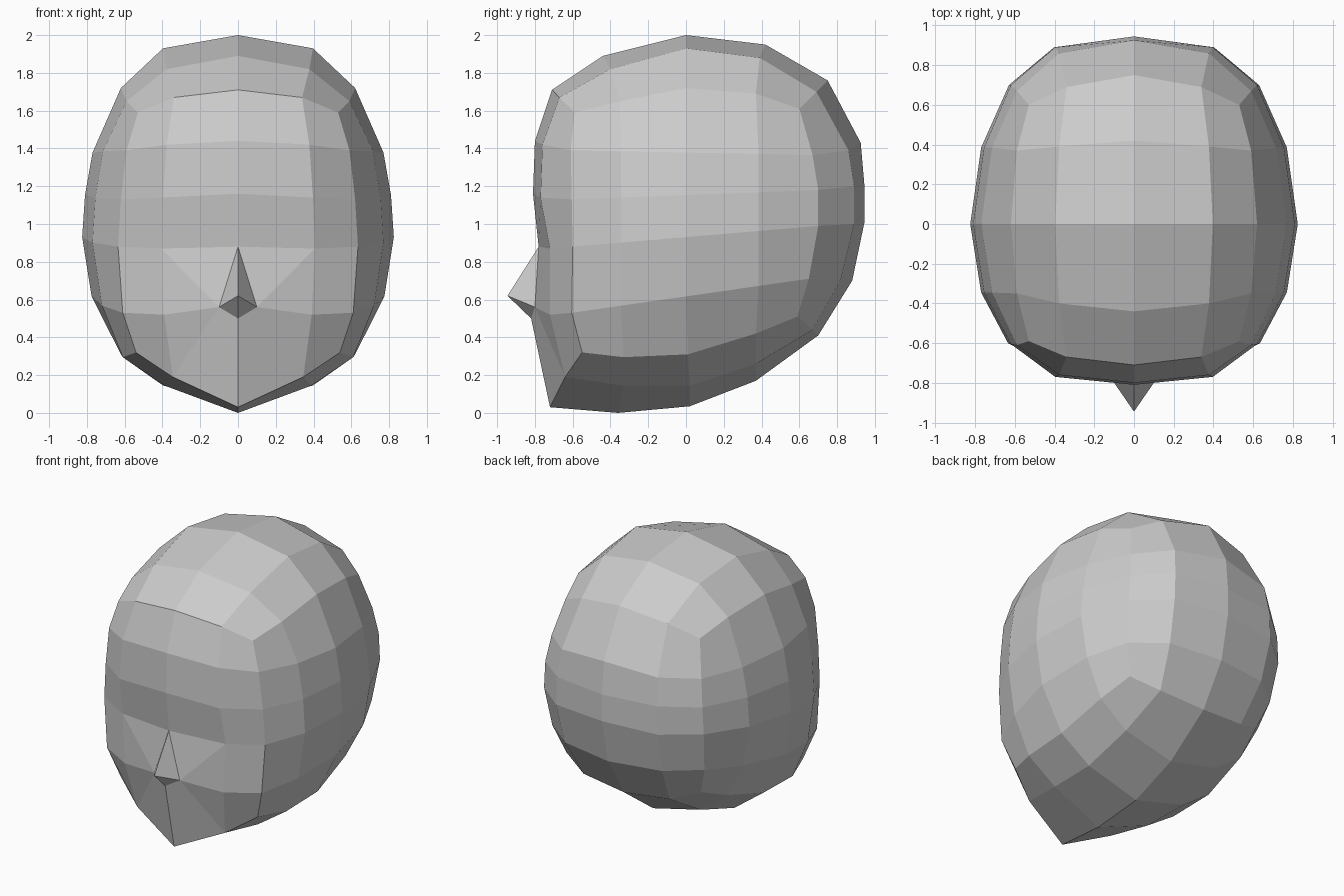
import bpy, bmesh

if "Cube" in bpy.data.objects:
    bpy.data.objects.remove(bpy.data.objects["Cube"])

# Side profiles (y, z), clockwise from the top-front corner:
# 0-4 crown, 4-9 back, 9-13 underside, 13-17 face
CENTRE = [(-.71, 1.71), (-.44, 1.89), (0, 2), (.42, 1.95), (.75, 1.76), (.925, 1.43),
          (.945, 1.2), (.945, 1.01), (.88, .70), (.70, .41), (.37, .17), (.02, .035),
          (-.36, 0), (-.72, .03), (-.82, .50), (-.78, .88), (-.81, 1.16), (-.80, 1.44)]
MIDDLE = [(-.67, 1.67), (-.40, 1.82), (0, 1.93), (.39, 1.88), (.69, 1.70), (.86, 1.39),
          (.89, 1.2), (.89, 1.0), (.82, .71), (.67, .44), (.37, .26), (.02, .145),
          (-.33, .145), (-.64, .19), (-.72, .52), (-.72, .87), (-.77, 1.14), (-.76, 1.42)]
OUTER = [(-.59, 1.59), (-.35, 1.65), (0, 1.72), (.37, 1.69), (.60, 1.61), (.67, 1.365),
         (.70, 1.18), (.70, .99), (.65, .71), (.59, .51), (.37, .42), (.01, .31),
         (-.33, .295), (-.55, .32), (-.605, .53), (-.60, .88), (-.605, 1.13), (-.61, 1.39)]
# Half width of the outer profile at each point
WIDTH = [.53, .59, .62, .59, .53, .59, .62, .63, .60, .53, .59, .62,
         .61, .54, .61, .635, .62, .59]

bm = bmesh.new()


def loop(profile, factor):
    return [bm.verts.new((w * factor, y, z)) for (y, z), w in zip(profile, WIDTH)]


centre, middle, outer = loop(CENTRE, 0), loop(MIDDLE, .64), loop(OUTER, 1)
N = len(CENTRE)

# Crown, back, underside and face strips (the nose area is left open)
for a, b in ((centre, middle), (middle, outer)):
    for i in range(N):
        if a is centre and i in (13, 14):
            continue
        j = (i + 1) % N
        bm.faces.new((a[i], a[j], b[j], b[i]))

# Nose
chin, base, bridge = centre[13:16]
jaw, cheek, eye = middle[13:16]
tip = bm.verts.new((0, -.945, .62))
nostril = bm.verts.new((.10, -.80, .56))
for f in ((bridge, eye, nostril), (eye, cheek, nostril), (nostril, cheek, jaw),
          (nostril, jaw, chin, base), (bridge, nostril, tip), (nostril, base, tip)):
    bm.faces.new(f)

# Side of the head: a grid spanning the outer profile
grid = [outer[0:5]]
for r, width in enumerate((.77, .81, .825, .775), 1):
    front, back = outer[18 - r], outer[4 + r]
    row = [front]
    for y, inset in ((-.345, .055), (0, 0), (.385, .055)):
        t = (y - front.co.y) / (back.co.y - front.co.y)
        z = front.co.z + t * (back.co.z - front.co.z)
        row.append(bm.verts.new((width - inset, y, z)))
    grid.append(row + [back])
grid.append(outer[13:8:-1])
for top, low in zip(grid, grid[1:]):
    for c in range(4):
        bm.faces.new((top[c], top[c + 1], low[c + 1], low[c]))

# Mirror to the other half and weld the seam
bmesh.ops.mirror(bm, geom=bm.verts[:] + bm.edges[:] + bm.faces[:],
                 axis='X', merge_dist=.001)
bmesh.ops.remove_doubles(bm, verts=bm.verts[:], dist=.001)
bmesh.ops.recalc_face_normals(bm, faces=bm.faces[:])

mesh = bpy.data.meshes.new("head")
bm.to_mesh(mesh)
bm.free()
grey = bpy.data.materials.new("plain grey")
grey.diffuse_color = (.6, .6, .6, 1)
grey.use_nodes = True
grey.node_tree.nodes["Principled BSDF"].inputs["Base Color"].default_value = grey.diffuse_color
mesh.materials.append(grey)
head = bpy.data.objects.new("head", mesh)
bpy.context.collection.objects.link(head)
